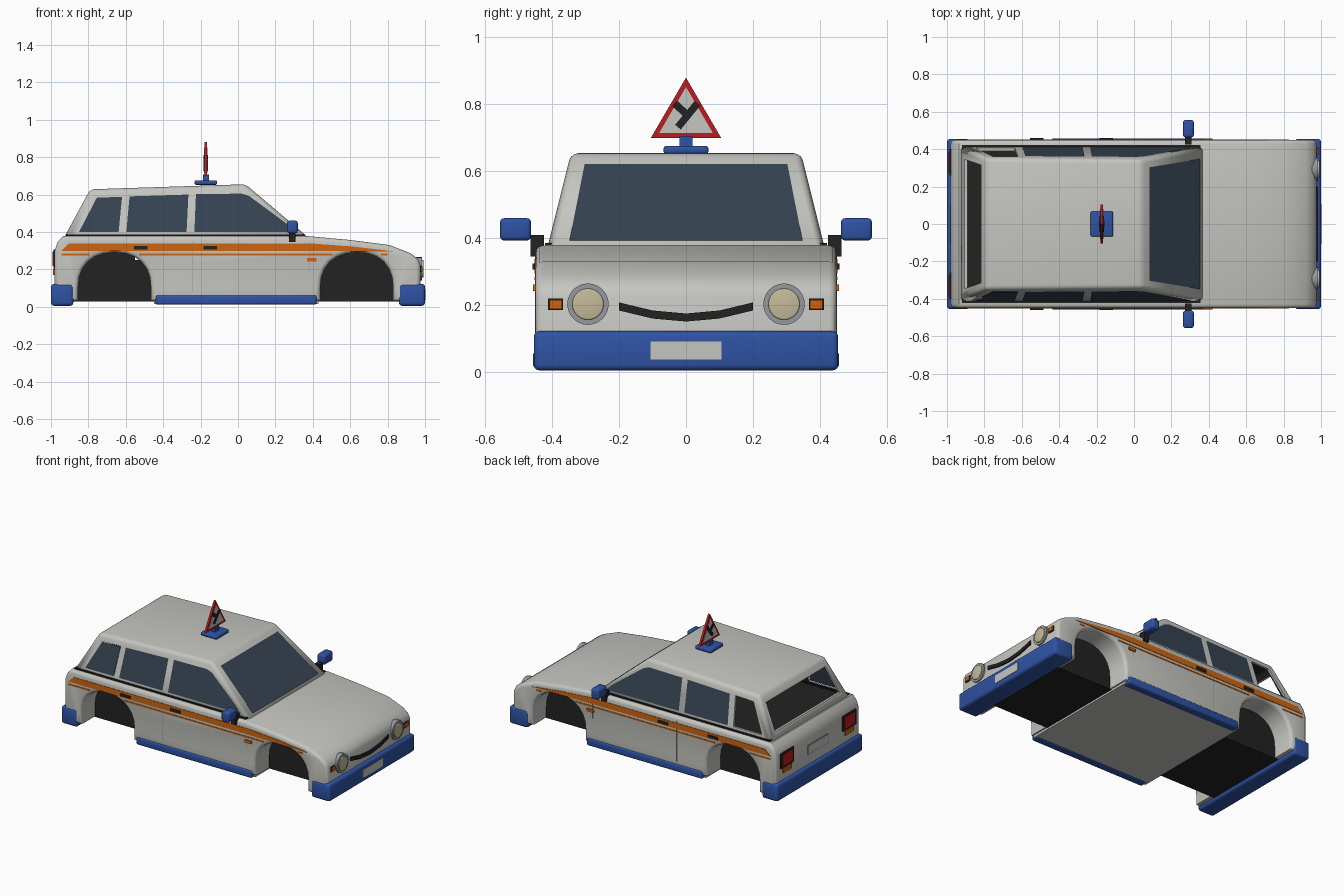
import bpy, bmesh, math
from mathutils import Vector

if "Cube" in bpy.data.objects:
    bpy.data.objects.remove(bpy.data.objects["Cube"])


def material(name, r, g, b):
    m = bpy.data.materials.new(name)
    m.diffuse_color = (r, g, b, 1)
    m.use_nodes = True
    m.node_tree.nodes["Principled BSDF"].inputs["Base Color"].default_value = m.diffuse_color
    return m


BODY = material("body_grey", .56, .56, .53)
BLUE = material("trim_blue", .028, .085, .37)
BLACK = material("black", .016, .016, .016)
GLASS = material("dark_glass", .037, .056, .085)
ORANGE = material("orange", .62, .13, .005)
RED = material("red", .5, .012, .015)
LENS = material("lens_cream", .56, .49, .32)
RING = material("ring_grey", .3, .32, .35)


def finish(name, bm, *mats):
    me = bpy.data.meshes.new(name)
    bm.to_mesh(me)
    bm.free()
    for m in mats:
        me.materials.append(m)
    ob = bpy.data.objects.new(name, me)
    bpy.context.collection.objects.link(ob)
    return ob


def prism(name, pts, axis, lo, hi, mat, bevel=0, caps_only=False):
    """Extrude a 2D outline along x or y; optionally round its edges."""
    bm = bmesh.new()
    place = (lambda u, v, t: (u, t, v)) if axis == 'y' else (lambda u, v, t: (t, u, v))
    a = [bm.verts.new(place(u, v, lo)) for u, v in pts]
    b = [bm.verts.new(place(u, v, hi)) for u, v in pts]
    caps = [bm.faces.new(a), bm.faces.new(b)]
    n = len(pts)
    for i in range(n):
        j = (i + 1) % n
        bm.faces.new((a[i], a[j], b[j], b[i]))
    bmesh.ops.recalc_face_normals(bm, faces=bm.faces)
    if bevel:
        edges = [e for f in caps for e in f.edges] if caps_only else bm.edges[:]
        bmesh.ops.bevel(bm, geom=edges, offset=bevel, segments=3, profile=.5,
                        affect='EDGES', clamp_overlap=True)
    return finish(name, bm, mat)


def box(name, x0, x1, y0, y1, z0, z1, mat, bevel=0):
    return prism(name, [(x0, z0), (x1, z0), (x1, z1), (x0, z1)], 'y',
                 min(y0, y1), max(y0, y1), mat, bevel)


def panel(name, pts, mat):
    bm = bmesh.new()
    bm.faces.new([bm.verts.new(p) for p in pts])
    return finish(name, bm, mat)


def disc(y, z, r, n=24):
    return [(y + r * math.cos(i * math.tau / n), z + r * math.sin(i * math.tau / n))
            for i in range(n)]


# Lower body with two wheel arches in its side outline
def arch(xc):
    pts = [(xc + .195, .03)]
    for i in range(13):
        a = math.pi * i / 12
        c, s = math.cos(a), math.sin(a)
        pts.append((xc + .195 * math.copysign(abs(c) ** .88, c), .1 + .19 * abs(s) ** .88))
    return pts + [(xc - .195, .03)]


outline = [(-.98, .03), (-.98, .30), (-.965, .345), (-.935, .378), (.37, .378),
           (.60, .357), (.81, .33), (.92, .287), (.96, .258), (.975, .225), (.975, .03)]
outline += arch(.635) + arch(-.66)
prism("lower_body", outline, 'y', -.45, .45, BODY, .022, True)

# Dark wheel wells and underside
for name, x0, x1 in (("front_wheel_well", .42, .93), ("rear_wheel_well", -.93, -.45)):
    box(name, x0, x1, -.3, .3, .027, .25, BLACK)
    box(name + "_top", max(x0, x1 - .46), min(x1 - .1, x0 + .42), -.3, .3, .2, .3, BLACK)
box("floor", -.45, .43, -.43, .43, .015, .05, BODY)

# Bumpers and sills
box("front_bumper", .86, 1.0, -.455, .455, .005, .122, BLUE, .017)
box("rear_bumper", -1.0, -.88, -.455, .455, .005, .122, BLUE, .017)
for s in (-1, 1):
    box("sill", -.44, .42, s * .40, s * .457, .012, .062, BLUE, .01)


# Cabin shell, dark inside
def side_y(z):
    return .415 - .25 * (z - .37)


def screen_x(z):
    return .04 + (.655 - z) * 1.18


bm = bmesh.new()
ring = [(-.93, .37), (screen_x(.37), .37), (.04, .655), (-.79, .628)]
L, R = [[bm.verts.new((x, s * side_y(z), z)) for x, z in ring] for s in (-1, 1)]
bm.faces.new(L)
bm.faces.new(R)
for i, j in ((1, 2), (2, 3), (3, 0)):
    bm.faces.new((L[i], L[j], R[j], R[i]))
bmesh.ops.recalc_face_normals(bm, faces=bm.faces)
roof = max(bm.faces, key=lambda f: f.calc_center_median().z)
if roof.normal.z < 0:
    bmesh.ops.reverse_faces(bm, faces=bm.faces)
bmesh.ops.bevel(bm, geom=[e for e in bm.edges if not e.is_boundary], offset=.022,
                segments=3, profile=.5, affect='EDGES', clamp_overlap=True)
cabin = finish("cabin", bm, BODY, BLACK)
shell = cabin.modifiers.new("shell", 'SOLIDIFY')
shell.thickness, shell.offset, shell.material_offset = .014, -1, 1

# Window openings at the rear
quarter = [(-.85, .40), (-.638, .40), (-.62, .588), (-.755, .583)]
tail_window = [(-.345, .415), (.345, .415), (.315, .578), (-.315, .578)]
for cutter in (prism("quarter_cutter", quarter, 'y', -1, 1, BODY),
               prism("tail_cutter", tail_window, 'x', -1.2, -.76, BODY)):
    cutter.hide_render = True
    cutter.hide_set(True)
    cut = cabin.modifiers.new("opening", 'BOOLEAN')
    cut.operation, cut.solver, cut.object = 'DIFFERENCE', 'EXACT', cutter
box("parcel_shelf", -.91, .34, -.39, .39, .374, .382, BLACK)

# Glass
rear_door = [(-.597, .40), (-.275, .40), (-.265, .60), (-.58, .59)]
front_door = [(-.233, .40), (.305, .40), (.265, .44), (.06, .592), (.02, .605), (-.225, .602)]
for s in (-1, 1):
    for name, pts in (("rear_door_window", rear_door), ("front_door_window", front_door),
                      ("quarter_window", quarter)):
        if s > 0 and pts is quarter:
            continue
        vs = [(x, s * (side_y(z) + .003), z) for x, z in pts]
        panel(name, vs if s < 0 else vs[::-1], GLASS)
panel("windscreen", [(screen_x(z) + .004, y, z) for y, z in
                     ((-.348, .393), (.348, .393), (.303, .622), (-.303, .622))], GLASS)

# Side trim on both sides
stripe = [(-.945, .299), (.42, .299), (.83, .294), (.78, .303), (.60, .323), (.40, .338), (-.905, .338)]
for s in (-1, 1):
    lo, hi = sorted((s * .447, s * .453))
    prism("wide_stripe", stripe, 'y', lo, hi, ORANGE)
    for x0, x1 in ((-.945, -.79), (-.53, .505), (.765, .80)):
        box("thin_stripe", x0, x1, lo, hi, .275, .284, ORANGE)
    box("side_marker", .37, .42, s * .44, s * .458, .243, .261, ORANGE)
    for x in (-.52, -.148):
        box("door_handle", x - .037, x + .037, s * .44, s * .459, .306, .324, BLACK)
    for x, z0 in ((-.61, .30), (-.245, .08), (.38, .20)):
        box("door_seam", x - .0015, x + .0015, s * .44, s * .4506, z0, .35, RING)
    box("window_seal", -.92, .355, s * .40, s * .422, .372, .386, BLACK)
    # Mirrors
    box("mirror_stalk", .272, .308, s * .425, s * .465, .345, .41, BLACK)
    box("mirror", .262, .32, s * .463, s * .556, .393, .46, BLUE, .013)
    # Headlights and indicators
    prism("headlight_ring", disc(s * .293, .203, .062), 'x', .95, .985, RING)
    prism("headlight_lens", disc(s * .293, .203, .047), 'x', .96, .992, LENS, .004)
    box("indicator_frame", .96, .980, s * .367, s * .412, .185, .22, BLACK)
    box("indicator", .96, .986, s * .371, s * .408, .189, .216, ORANGE)
    # Tail lights
    box("tail_light_frame", -.987, -.96, s * .26, s * .40, .205, .305, BLACK)
    box("tail_light", -.992, -.96, s * .275, s * .385, .217, .295, RED)
    box("tail_indicator", -.988, -.96, s * .285, s * .375, .17, .202, ORANGE)

# Smiling grille and number plates
smile = [(-.2, .196), (-.1, .172), (0, .163), (.1, .172), (.2, .196)]
prism("grille", [(y, z - .012) for y, z in smile] + [(y, z + .012) for y, z in smile[::-1]],
      'x', .96, .984, BLACK)
box("front_plate", .99, 1.003, -.106, .106, .037, .091, BODY)
box("rear_plate_frame", -.983, -.97, -.108, .108, .188, .252, RING)
box("rear_plate", -.985, -.97, -.104, .104, .192, .248, BODY)

# Roof sign
SX = -.172
box("sign_base", SX - .06, SX + .06, -.067, .067, .652, .676, BLUE, .008)
box("sign_post", SX - .016, SX + .016, -.02, .02, .67, .706, BLUE)
prism("sign_border", [(-.105, .70), (.105, .70), (0, .88)], 'x', SX - .007, SX + .007, RED)
prism("sign_face", [(-.08, .715), (.08, .715), (0, .852)], 'x', SX - .009, SX + .009, BODY)


def stroke(p, q, w=.011):
    p, q = Vector(p), Vector(q)
    d = (q - p).normalized() * w
    n = Vector((-d.y, d.x))
    prism("sign_stroke", [p - n, q - n, q + n, p + n], 'x', SX - .012, SX + .012, BLACK)


stroke((-.024, .732), (.034, .803))
stroke((-.034, .803), (.004, .768))

# Smooth shading with crisp edges
for ob in bpy.context.scene.objects:
    if not ob.hide_render:
        ob.select_set(True)
        bpy.context.view_layer.objects.active = ob
bpy.ops.object.shade_smooth_by_angle(angle=math.radians(35))
